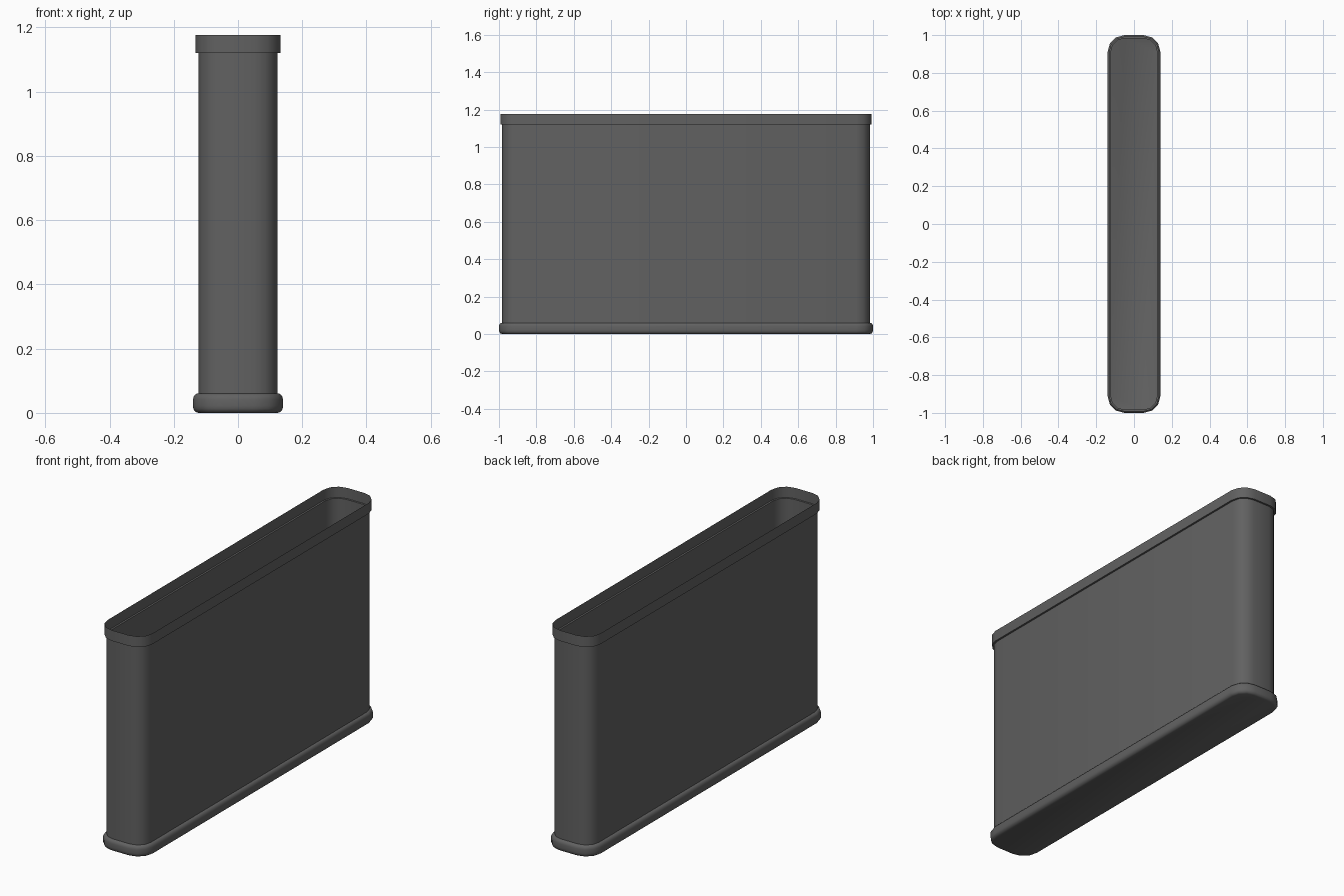
import bpy, bmesh, math

if "Cube" in bpy.data.objects:
    bpy.data.objects.remove(bpy.data.objects["Cube"])

# One dark grey for the whole container
grey = bpy.data.materials.new("dark_grey")
grey.diffuse_color = (0.12, 0.12, 0.12, 1)
grey.use_nodes = True
grey.node_tree.nodes["Principled BSDF"].inputs["Base Color"].default_value = grey.diffuse_color

HX, HY, R, SEG = 0.14, 1.0, 0.09, 3   # outer footprint, corner radius, corner segments


def outline(inset):
    """Rounded rectangle, counter-clockwise, inset from the outer footprint."""
    cx, cy, r = HX - R, HY - R, R - inset
    pts = []
    for k, (sx, sy) in enumerate([(1, 1), (-1, 1), (-1, -1), (1, -1)]):
        for i in range(SEG + 1):
            a = math.pi / 2 * (k + i / SEG)
            pts.append((sx * cx + r * math.cos(a), sy * cy + r * math.sin(a)))
    return pts


def shell(name, profile, floor=False):
    """Stack rounded-rectangle rings along an (inset, z) profile."""
    bm = bmesh.new()
    rings = [[bm.verts.new((x, y, z)) for x, y in outline(d)] for d, z in profile]
    n = len(rings[0])
    for lo, hi in zip(rings, rings[1:]):
        for i in range(n):
            j = (i + 1) % n
            bm.faces.new((lo[i], lo[j], hi[j], hi[i]))
    if floor:
        bm.faces.new(rings[0][::-1])
    me = bpy.data.meshes.new(name)
    bm.to_mesh(me)
    bm.free()
    me.materials.append(grey)
    ob = bpy.data.objects.new(name, me)
    bpy.context.collection.objects.link(ob)
    bpy.ops.object.select_all(action='DESELECT')
    ob.select_set(True)
    bpy.context.view_layer.objects.active = ob
    bpy.ops.object.shade_smooth_by_angle(angle=math.radians(40))
    return ob


# Rounded base with closed floor
shell("base", [(0.016, 0), (0.006, 0.004), (0.001, 0.013), (0, 0.022), (0, 0.042),
               (0.002, 0.05), (0.006, 0.056), (0.012, 0.06), (0.017, 0.06)], floor=True)

# Thin upright wall
shell("body_wall", [(0.017, 0.06), (0.017, 1.12)])

# Stepped-out open rim
shell("rim", [(0.017, 1.12), (0.007, 1.12), (0.007, 1.177)])
